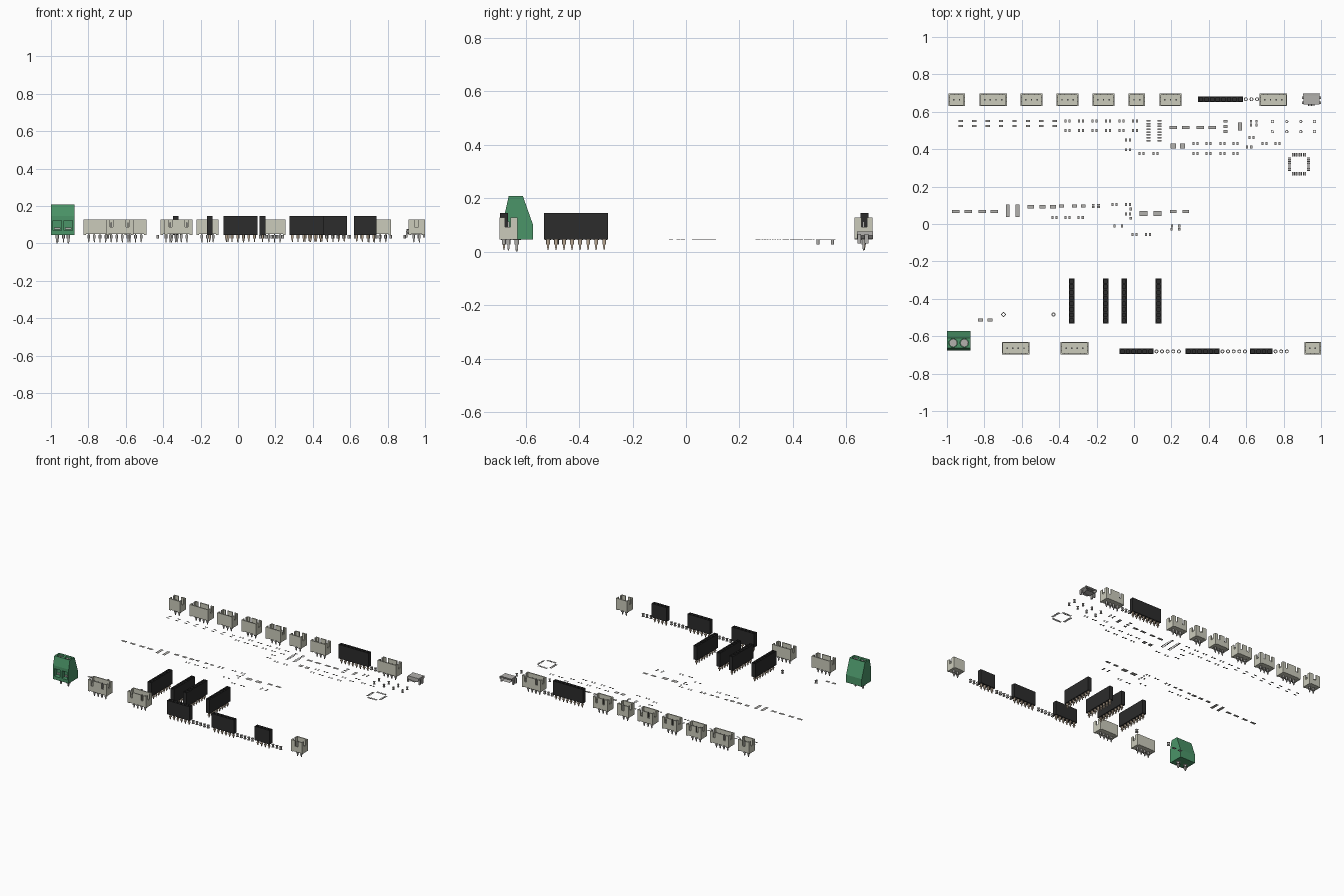
import bpy, bmesh
from math import cos, sin, pi

if "Cube" in bpy.data.objects:
    bpy.data.objects.remove(bpy.data.objects["Cube"])

B, U = 0.045, 0.026          # upper and lower board planes
PITCH = 0.03


def material(name, col):
    m = bpy.data.materials.new(name)
    m.diffuse_color = (*col, 1)
    m.use_nodes = True
    m.node_tree.nodes["Principled BSDF"].inputs["Base Color"].default_value = m.diffuse_color
    return m


CREAM = material("cream_plastic", (0.60, 0.60, 0.50))
BLACK = material("black_plastic", (0.025, 0.025, 0.025))
GREEN = material("green_plastic", (0.07, 0.30, 0.14))
METAL = material("tin", (0.45, 0.44, 0.42))
GOLD = material("pin_metal", (0.50, 0.40, 0.30))


def finish(bm, name, mat=METAL):
    bmesh.ops.recalc_face_normals(bm, faces=bm.faces)
    me = bpy.data.meshes.new(name)
    bm.to_mesh(me)
    bm.free()
    ob = bpy.data.objects.new(name, me)
    bpy.context.collection.objects.link(ob)
    me.materials.append(mat)
    return ob


def box(bm, x0, x1, y0, y1, z0, z1, taper=1.0):
    """Box; taper shrinks its lower end."""
    vs = bmesh.ops.create_cube(bm, size=1)["verts"]
    for v in vs:
        k = taper if v.co.z < 0 else 1
        v.co = ((x0 + x1) / 2 + v.co.x * (x1 - x0) * k,
                (y0 + y1) / 2 + v.co.y * (y1 - y0) * k,
                (z0 + z1) / 2 + v.co.z * (z1 - z0))


def pin(bm, x, y, z0, z1, w=0.0075):
    h = w / 2
    box(bm, x - h, x + h, y - h, y + h, z0 + 0.01, z1)
    box(bm, x - h, x + h, y - h, y + h, z0, z0 + 0.01, 0.4)


def hole(bm, x, y, ro=0.0105, ri=0.006, n=16):
    """Plated through hole: two flat rings joined by a barrel."""
    t, rb = 0.0007, ri + 0.001
    prof = [(ri, B), (ro, B), (ro, B - t), (rb, B - t),
            (rb, U + t), (ro, U + t), (ro, U), (ri, U)]
    rings = [[bm.verts.new((x + r * cos(2 * pi * i / n), y + r * sin(2 * pi * i / n), z))
              for r, z in prof] for i in range(n)]
    for i in range(n):
        a, b = rings[i], rings[(i + 1) % n]
        for j in range(8):
            k = (j + 1) % 8
            bm.faces.new((a[j], b[j], b[k], a[k]))


# ---- shrouded wire connectors: open box, slots on the outer wall and ends
def wire_connector(x, y, n, s, label):
    w, d, t, top = (0.058 + PITCH * (n - 1)) / 2, 0.034, 0.0075, 0.128
    bm = bmesh.new()

    def part(x0, x1, a, b, z0, z1):
        box(bm, x + x0, x + x1, *sorted((y + s * a, y + s * b)), z0, z1)
    part(-w, w, -d, d, B + 0.004, B + 0.018)
    part(-w, w, -d, -d + t, B + 0.018, top)
    for e in (-1, 1):
        xs = sorted((e * w, e * (w - t)))
        part(*xs, -d + t, -0.008, B + 0.018, top)
        part(*xs, -0.008, 0.012, B + 0.018, 0.092)
        part(*xs, 0.012, d, B + 0.018, top)
        part(*sorted((e * w, e * (w - 0.014))), -d, d, B, B + 0.004)
    slots = [(-0.011, 0.011)] if n == 2 else [(-w + 0.023, -w + 0.039), (w - 0.039, w - 0.023)]
    cur = -w + t
    for a, b in slots:
        part(cur, a, d - t, d, B + 0.018, top)
        part(a, b, d - t, d, B + 0.018, 0.088)
        cur = b
    part(cur, w - t, d - t, d, B + 0.018, top)
    finish(bm, label, CREAM)
    pins = bmesh.new()
    for i in range(n):
        px = x + (i - (n - 1) / 2) * PITCH
        pin(pins, px, y, 0.004, 0.112)
        hole(pins, px, y)
    finish(pins, label + "_pins")


back = [(-0.948, 2), (-0.753, 4), (-0.548, 3), (-0.355, 3), (-0.163, 3), (0.015, 2), (0.195, 3), (0.745, 4)]
for i, (x, n) in enumerate(back):
    wire_connector(x, 0.664, n, 1, f"back_connector_{i}")
for i, (x, n) in enumerate([(-0.633, 4), (-0.318, 4), (0.955, 2)]):
    wire_connector(x, -0.664, n, -1, f"front_connector_{i}")


# ---- pin sockets with a recessed opening per contact
def socket(x, y, n, vertical, label):
    bm, pins, h = bmesh.new(), bmesh.new(), PITCH / 2
    L = n * PITCH

    def P(u, v, z):
        return bm.verts.new((x - v, y + u, z) if vertical else (x + u, y + v, z))
    low = [P(-L / 2 + i * PITCH, -h, 0.145) for i in range(n + 1)]
    high = [P(-L / 2 + i * PITCH, h, 0.145) for i in range(n + 1)]
    cells = [bm.faces.new((low[i], low[i + 1], high[i + 1], high[i])) for i in range(n)]
    rim = [e for e in bm.edges if e.is_boundary]
    ext = bmesh.ops.extrude_edge_only(bm, edges=rim)["geom"]
    for v in ext:
        if isinstance(v, bmesh.types.BMVert):
            v.co.z = B
    bmesh.ops.contextual_create(bm, geom=[e for e in ext if isinstance(e, bmesh.types.BMEdge) and e.is_boundary])
    bmesh.ops.inset_individual(bm, faces=cells, thickness=0.009)
    wells = bmesh.ops.extrude_discrete_faces(bm, faces=cells)["faces"]
    for v in {v for f in wells for v in f.verts}:
        v.co.z -= 0.03
    bmesh.ops.remove_doubles(bm, verts=bm.verts, dist=1e-5)
    finish(bm, label, BLACK)
    for i in range(n):
        u = (i - (n - 1) / 2) * PITCH
        px, py = (x, y + u) if vertical else (x + u, y)
        pin(pins, px, py, 0.007, B)
        hole(pins, px, py)
    finish(pins, label + "_pins", GOLD)


socket(0.463, 0.667, 8, False, "back_socket")
for i, (x, n) in enumerate([(0.013, 6), (0.366, 6), (0.68, 4)]):
    socket(x, -0.681, n, False, f"front_socket_{i}")
for i, x in enumerate((-0.333, -0.152, -0.053, 0.131)):
    socket(x, -0.411, 8, True, f"module_socket_{i}")

# ---- screw terminal: extruded profile with wire openings and screw wells
bm = bmesh.new()
prof = [(-0.677, B), (-0.572, B), (-0.572, 0.1), (-0.61, 0.208), (-0.663, 0.208), (-0.677, 0.145)]
f = bm.faces.new([bm.verts.new((-0.999, y, z)) for y, z in prof])
ext = bmesh.ops.extrude_face_region(bm, geom=[f])["geom"]
bmesh.ops.translate(bm, vec=(0.124, 0, 0), verts=[v for v in ext if isinstance(v, bmesh.types.BMVert)])
terminal = finish(bm, "screw_terminal", GREEN)
cut, screws = bmesh.new(), bmesh.new()
for x in (-0.967, -0.907):
    box(cut, x - 0.022, x + 0.022, -0.70, -0.645, 0.068, 0.122)
    for b, r, z0, z1 in ((cut, 0.023, 0.185, 0.24), (screws, 0.021, 0.18, 0.194)):
        vs = bmesh.ops.create_cone(b, cap_ends=True, segments=20, radius1=r, radius2=r, depth=z1 - z0)["verts"]
        bmesh.ops.translate(b, verts=vs, vec=(x, -0.636, (z0 + z1) / 2))
    for e in (-1, 1):      # raised halves either side of the driver slot
        box(screws, x + e * 0.009 - 0.005, x + e * 0.009 + 0.005, -0.65, -0.622, 0.193, 0.198)
    box(screws, x - 0.017, x + 0.017, -0.655, -0.647, 0.074, 0.084)
    pin(screws, x, -0.633, 0.0, B, 0.011)
    hole(screws, x, -0.633, 0.015, 0.008)
finish(screws, "terminal_screws_and_pins")
cutter = finish(cut, "terminal_cutter", GREEN)
cutter.hide_render = True
mod = terminal.modifiers.new("openings", "BOOLEAN")
mod.operation, mod.object, mod.solver = "DIFFERENCE", cutter, "EXACT"
bpy.context.view_layer.objects.active = terminal
bpy.ops.object.modifier_apply(modifier=mod.name)
bpy.data.objects.remove(cutter)

# ---- small data port: open shell facing back, tongue, tabs and contacts
bm = bmesh.new()
cx, rings = 0.948, []
outer = [(-0.032, 0.048), (0.032, 0.048), (0.043, 0.06), (0.043, 0.075), (-0.043, 0.075), (-0.043, 0.06)]
for y, k in ((0.64, 1), (0.688, 1), (0.699, 1.08), (0.697, 0.98), (0.686, 0.9), (0.652, 0.9)):
    rings.append([bm.verts.new((cx + x * k, y, 0.0615 + (z - 0.0615) * k)) for x, z in outer])
for a, b in zip(rings, rings[1:]):
    for i in range(6):
        bm.faces.new((a[i], a[(i + 1) % 6], b[(i + 1) % 6], b[i]))
bm.faces.new(rings[0])
bm.faces.new(rings[-1])
box(bm, cx - 0.026, cx + 0.026, 0.65, 0.69, 0.063, 0.067)
for e in (-1, 1):
    for y in (0.648, 0.675):
        x = cx + e * 0.046
        box(bm, x - 0.005, x + 0.005, y - 0.007, y + 0.007, 0.03, 0.066)
for i in range(5):
    x = cx + (i - 2) * 0.0077
    box(bm, x - 0.0025, x + 0.0025, 0.632, 0.65, B, B + 0.004)
finish(bm, "data_port")

# ---- unpopulated plated holes
bm = bmesh.new()
for x0, n, y in ((0.598, 3, 0.667), (0.12, 5, -0.681), (0.473, 5, -0.681), (0.757, 3, -0.681)):
    for i in range(n):
        hole(bm, x0 + i * PITCH, y)
for x in (0.74, 0.817, 0.892, 0.965):
    for y in (0.548, 0.494):
        hole(bm, x, y, 0.0085, 0.005)
hole(bm, -0.43, -0.484, 0.011)
hole(bm, -0.698, -0.484, 0.014, 0.0085, 4)
finish(bm, "plated_holes")


# ---- flat solder pads
def pads(bm, xs, ys, w, h):
    for x in xs:
        for y in ys:
            box(bm, x - w / 2, x + w / 2, y - h / 2, y + h / 2, B - 0.0006, B)


def pairs(bm, xs, ys, gap=0.022):
    pads(bm, [x + e * gap / 2 for x in xs for e in (-1, 1)], ys, 0.011, 0.015)


bm = bmesh.new()
pads(bm, [-0.926 + 0.0718 * i for i in range(8)], (0.551, 0.524), 0.023, 0.009)
pairs(bm, [-0.356 + 0.0722 * i for i in range(6)], (0.551, 0.5))
pads(bm, (0.078, 0.136), [0.446 + 0.0152 * i for i in range(8)], 0.022, 0.008)
pairs(bm, (-0.032,), (0.449, 0.397))
pairs(bm, (0.04, 0.115), (0.377,))
pads(bm, (0.21, 0.276, 0.355, 0.419), (0.516,), 0.04, 0.018)
pads(bm, (0.49,), (0.549, 0.521, 0.494), 0.021, 0.015)
pads(bm, (0.566,), (0.522,), 0.021, 0.043)
pairs(bm, (0.64,), (0.549, 0.53), 0.028)
pairs(bm, (0.629,), (0.463,))
pairs(bm, (0.616,), (0.412,))
pads(bm, (0.21, 0.26), (0.416,), 0.028, 0.027)
pairs(bm, (0.329, 0.398, 0.473, 0.543, 0.698, 0.768), (0.43,))
pairs(bm, (0.329, 0.398, 0.473, 0.543), (0.377,))
finish(bm, "rear_solder_pads")

bm = bmesh.new()
pads(bm, (-0.954, -0.885, -0.811, -0.747), (0.067,), 0.04, 0.018)
pads(bm, (-0.675, -0.622), (0.071,), 0.021, 0.065)
pads(bm, (-0.552, -0.49, -0.433), (0.092,), 0.033, 0.02)
pads(bm, (-0.388, -0.318, -0.272), (0.095,), 0.025, 0.016)
pads(bm, (-0.218, -0.19), (0.09, 0.103), 0.014, 0.01)
pairs(bm, (-0.105, -0.032), (0.104,))
pairs(bm, (-0.425, -0.355, -0.285), (0.034,))
pairs(bm, (-0.032,), (0.053,))
pads(bm, (-0.018,), (0.08, 0.03), 0.012, 0.014)
pads(bm, (0.05, 0.126), (0.056,), 0.043, 0.028)
pads(bm, (0.21, 0.276), (0.067,), 0.036, 0.018)
pairs(bm, (-0.085, 0.222), (-0.011,), 0.04)
pads(bm, (0.2, 0.242), (-0.028,), 0.011, 0.015)
pairs(bm, (0.002, 0.075), (-0.056,))
pads(bm, (-0.82, -0.77), (-0.513,), 0.028, 0.018)
finish(bm, "front_solder_pads")

# ---- square chip footprint, eight pads per side
bm = bmesh.new()
for i in range(8):
    o = (i - 3.5) * 0.0095
    pads(bm, (0.882 + o,), (0.269, 0.37), 0.0066, 0.0177)
    pads(bm, (0.8315, 0.9325), (0.3195 + o,), 0.0177, 0.0066)
finish(bm, "chip_pads")
